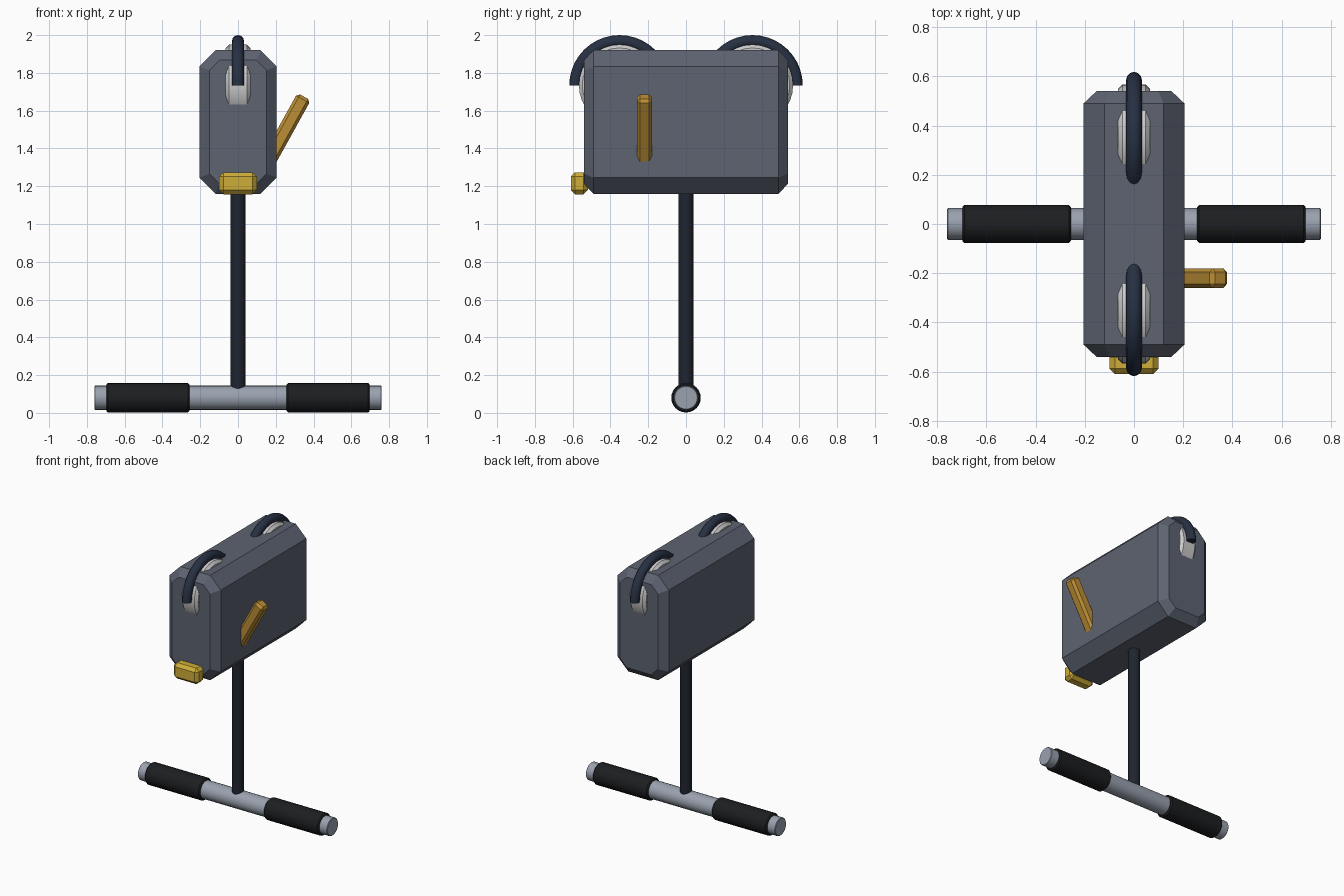
import bpy, bmesh
from math import radians, pi, cos, sin

if "Cube" in bpy.data.objects:
    bpy.data.objects.remove(bpy.data.objects["Cube"])


def material(name, rgb):
    m = bpy.data.materials.new(name)
    m.diffuse_color = (*rgb, 1)
    m.use_nodes = True
    m.node_tree.nodes["Principled BSDF"].inputs["Base Color"].default_value = m.diffuse_color
    return m


SLATE = material("slate", (0.11, 0.125, 0.165))
STEEL = material("steel", (0.32, 0.36, 0.43))
RUBBER = material("rubber", (0.012, 0.013, 0.015))
DARK = material("dark_steel", (0.014, 0.018, 0.028))
NAVY = material("navy", (0.02, 0.03, 0.055))
SILVER = material("silver", (0.55, 0.56, 0.58))
YELLOW = material("yellow", (0.62, 0.42, 0.04))
ORANGE = material("orange", (0.5, 0.27, 0.035))


def finish(ob, name, mat, bevel=0, smooth=False):
    ob.name = ob.data.name = name
    ob.data.materials.append(mat)
    if bevel:
        b = ob.modifiers.new("bevel", "BEVEL")
        b.width, b.segments = bevel, 1
        b.limit_method, b.angle_limit = "ANGLE", radians(40)
    if smooth:
        bpy.ops.object.shade_smooth_by_angle(angle=radians(35))
    return ob


def box(name, loc, size, mat, bevel, rot=(0, 0, 0)):
    bpy.ops.mesh.primitive_cube_add(size=1, location=loc, rotation=rot)
    ob = bpy.context.object
    for v in ob.data.vertices:
        v.co = [c * s for c, s in zip(v.co, size)]
    return finish(ob, name, mat, bevel)


def cylinder(name, loc, radius, length, mat, axis="X", sides=24, bevel=0):
    rot = (0, pi / 2, 0) if axis == "X" else (0, 0, 0)
    bpy.ops.mesh.primitive_cylinder_add(vertices=sides, radius=radius, depth=length,
                                        location=loc, rotation=rot)
    return finish(bpy.context.object, name, mat, bevel, smooth=True)


def housing():
    # octagonal section lofted along y, with smaller end sections
    def section(y, inset):
        w, h, c = 0.205 - inset, 0.38 - inset, 0.085 - inset * 0.6
        right = [(w - c, -h), (w, -h + c), (w, h - c), (w - c, h)]
        pts = right + [(-x, z) for x, z in reversed(right)]
        return [bm.verts.new((x, y, z + 1.54)) for x, z in pts]

    bm = bmesh.new()
    rings = [section(y, i) for y, i in
             ((-0.54, 0.053), (-0.49, 0), (0.49, 0), (0.54, 0.053))]
    for a, b in zip(rings, rings[1:]):
        for i in range(8):
            j = (i + 1) % 8
            bm.faces.new((a[i], a[j], b[j], b[i]))
    bm.faces.new(rings[0])
    bm.faces.new(rings[-1])
    bmesh.ops.recalc_face_normals(bm, faces=bm.faces)
    me = bpy.data.meshes.new("housing")
    bm.to_mesh(me)
    ob = bpy.data.objects.new("housing", me)
    bpy.context.collection.objects.link(ob)
    finish(ob, "housing", SLATE)


def guard(name, y):
    # half-circle tube over a wheel
    bm = bmesh.new()
    n, sides, major, minor = 20, 12, 0.234, 0.032
    rings = []
    for i in range(n + 1):
        a = pi * i / n
        ring = []
        for k in range(sides):
            t = 2 * pi * k / sides
            r = major + minor * cos(t)
            ring.append(bm.verts.new((minor * sin(t), y + r * cos(a), 1.734 + r * sin(a))))
        rings.append(ring)
    for a, b in zip(rings, rings[1:]):
        for k in range(sides):
            j = (k + 1) % sides
            bm.faces.new((a[k], a[j], b[j], b[k]))
    bm.faces.new(rings[0])
    bm.faces.new(rings[-1])
    bmesh.ops.recalc_face_normals(bm, faces=bm.faces)
    me = bpy.data.meshes.new(name)
    bm.to_mesh(me)
    ob = bpy.data.objects.new(name, me)
    bpy.context.collection.objects.link(ob)
    bpy.ops.object.select_all(action="DESELECT")
    ob.select_set(True)
    bpy.context.view_layer.objects.active = ob
    finish(ob, name, NAVY, smooth=True)


housing()

# wheels and their guards at both ends
for end, y in (("front", -0.352), ("back", 0.352)):
    cylinder(end + "_wheel", (0, y, 1.735), 0.215, 0.13, SILVER, sides=32, bevel=0.018)
    guard(end + "_wheel_guard", y)

# hanging post and handlebar with grips
cylinder("post", (0, 0, 0.66), 0.04, 1.16, DARK, axis="Z")
cylinder("handlebar", (0, 0, 0.08), 0.064, 1.52, STEEL, bevel=0.004)
for side, s in (("left", -1), ("right", 1)):
    cylinder(side + "_grip", (s * 0.477, 0, 0.08), 0.078, 0.44, RUBBER, bevel=0.008)

# front bumper block
box("front_bumper", (0, -0.565, 1.215), (0.2, 0.09, 0.115), YELLOW, 0.022)

# tilted brake lever, lower end buried in the housing
tilt, length = radians(29), 0.46
box("brake_lever", (0.35 - sin(tilt) * length / 2, -0.22, 1.674 - cos(tilt) * length / 2),
    (0.08, 0.08, length), ORANGE, 0.016, (0, tilt, 0))
